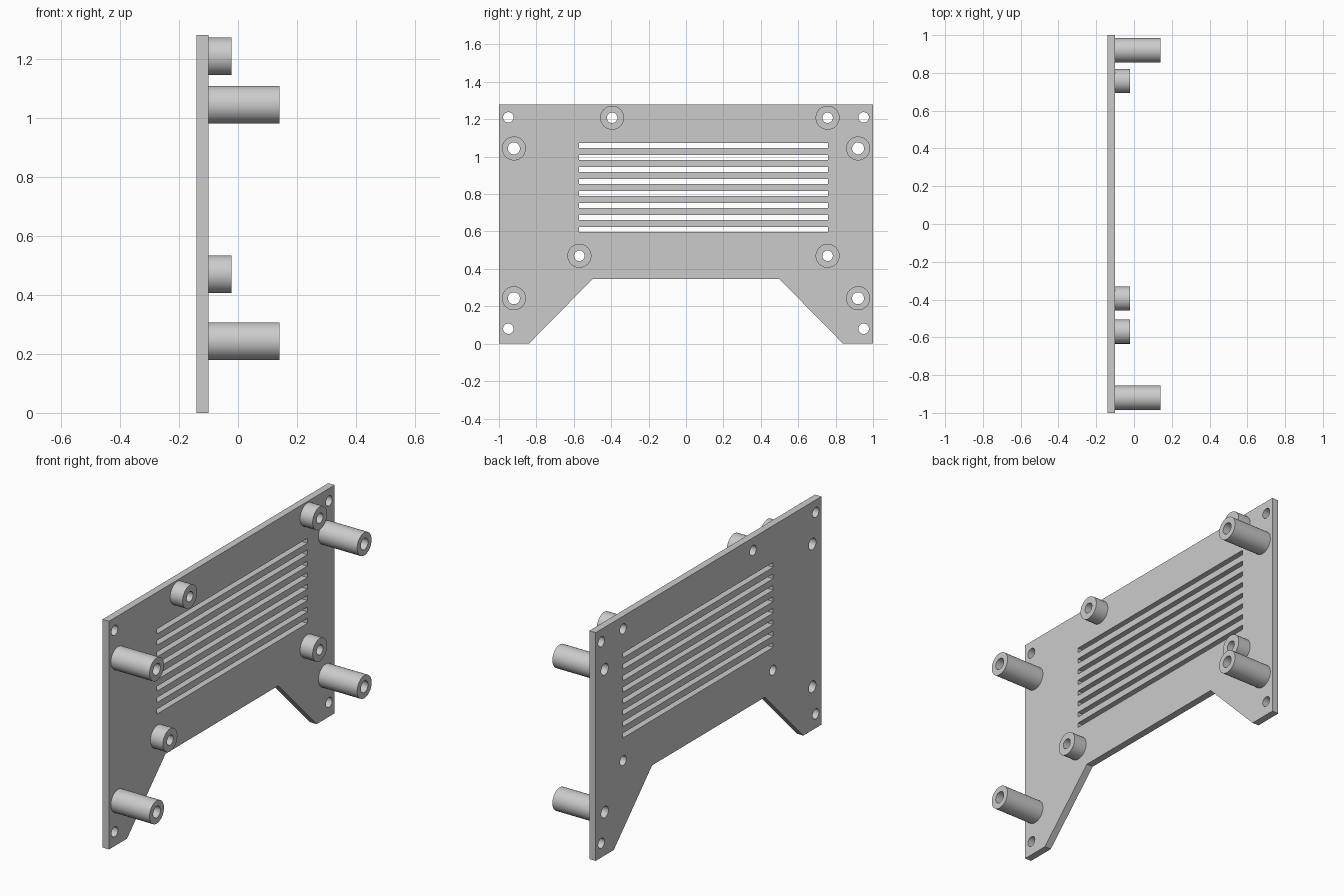
import bpy
import bmesh
from math import cos, sin, tau, radians
from mathutils import Matrix

cube = bpy.data.objects.get("Cube")
if cube:
    bpy.data.objects.remove(cube, do_unlink=True)

grey = bpy.data.materials.new("light grey")
grey.use_nodes = True
grey.diffuse_color = (0.6, 0.6, 0.6, 1)
grey.node_tree.nodes["Principled BSDF"].inputs["Base Color"].default_value = (0.6, 0.6, 0.6, 1)

# Local drawing plane (x, y) becomes the upright (y, z) plane, extruded along x
UPRIGHT = Matrix(((0, 0, 1, 0), (1, 0, 0, 0), (0, 1, 0, 0), (0, 0, 0, 1)))
BACK, FACE = -0.14, -0.1


def circle(y, z, radius, sides=48):
    return [(y + radius * cos(tau * i / sides), z + radius * sin(tau * i / sides))
            for i in range(sides)]


def rectangle(y0, y1, z0, z1):
    return [(y0, z0), (y1, z0), (y1, z1), (y0, z1)]


def extrude_outlines(name, outlines, x0, x1):
    """Solid from closed outlines; inner outlines become holes."""
    curve = bpy.data.curves.new(name, "CURVE")
    curve.dimensions = "2D"
    curve.fill_mode = "BOTH"
    curve.extrude = (x1 - x0) / 2
    for outline in outlines:
        spline = curve.splines.new("POLY")
        spline.points.add(len(outline) - 1)
        for point, (y, z) in zip(spline.points, outline):
            point.co = (y, z, 0, 1)
        spline.use_cyclic_u = True
    source = bpy.data.objects.new(name + " outline", curve)
    bpy.context.collection.objects.link(source)
    graph = bpy.context.evaluated_depsgraph_get()
    mesh = bpy.data.meshes.new_from_object(source.evaluated_get(graph))
    bpy.data.objects.remove(source, do_unlink=True)

    bm = bmesh.new()
    bm.from_mesh(mesh)
    bmesh.ops.remove_doubles(bm, verts=bm.verts, dist=0.0001)
    bmesh.ops.transform(bm, verts=bm.verts,
                        matrix=Matrix.Translation(((x0 + x1) / 2, 0, 0)) @ UPRIGHT)
    bmesh.ops.recalc_face_normals(bm, faces=bm.faces)
    bm.to_mesh(mesh)
    bm.free()
    mesh.materials.clear()
    mesh.materials.append(grey)
    obj = bpy.data.objects.new(name, mesh)
    bpy.context.collection.objects.link(obj)
    bpy.ops.object.select_all(action="DESELECT")
    obj.select_set(True)
    bpy.context.view_layer.objects.active = obj
    bpy.ops.object.shade_smooth_by_angle(angle=radians(30))
    return obj


corner_holes = [(s * 0.95, z) for s in (-1, 1) for z in (0.08, 1.21)]
tall_spots = [(s * 0.92, z) for s in (-1, 1) for z in (0.243, 1.044)]
short_spots = [(-0.395, 1.208), (0.757, 1.208), (0.757, 0.47), (-0.57, 0.47)]

# Mounting plate with bridge-shaped cutout, screw holes and vent slots
half = [(0.5, 0.345), (0.84, 0), (1, 0), (1, 1.28)]
plate = [half + [(-y, z) for y, z in reversed(half)]]
plate += [circle(y, z, 0.028) for y, z in corner_holes + short_spots]
plate += [circle(y, z, 0.032) for y, z in tall_spots]
for i in range(8):
    z = 0.597 + i * 0.0642
    plate.append(rectangle(-0.573, 0.758, z, z + 0.027))
extrude_outlines("mounting_plate", plate, BACK, FACE)

# Hollow round standoffs
for kind, spots, bore, tip in (("tall", tall_spots, 0.032, 0.14),
                               ("short", short_spots, 0.028, -0.022)):
    for i, (y, z) in enumerate(spots, 1):
        extrude_outlines(f"{kind}_standoff_{i}",
                         [circle(y, z, 0.064), circle(y, z, bore)], FACE, tip)
